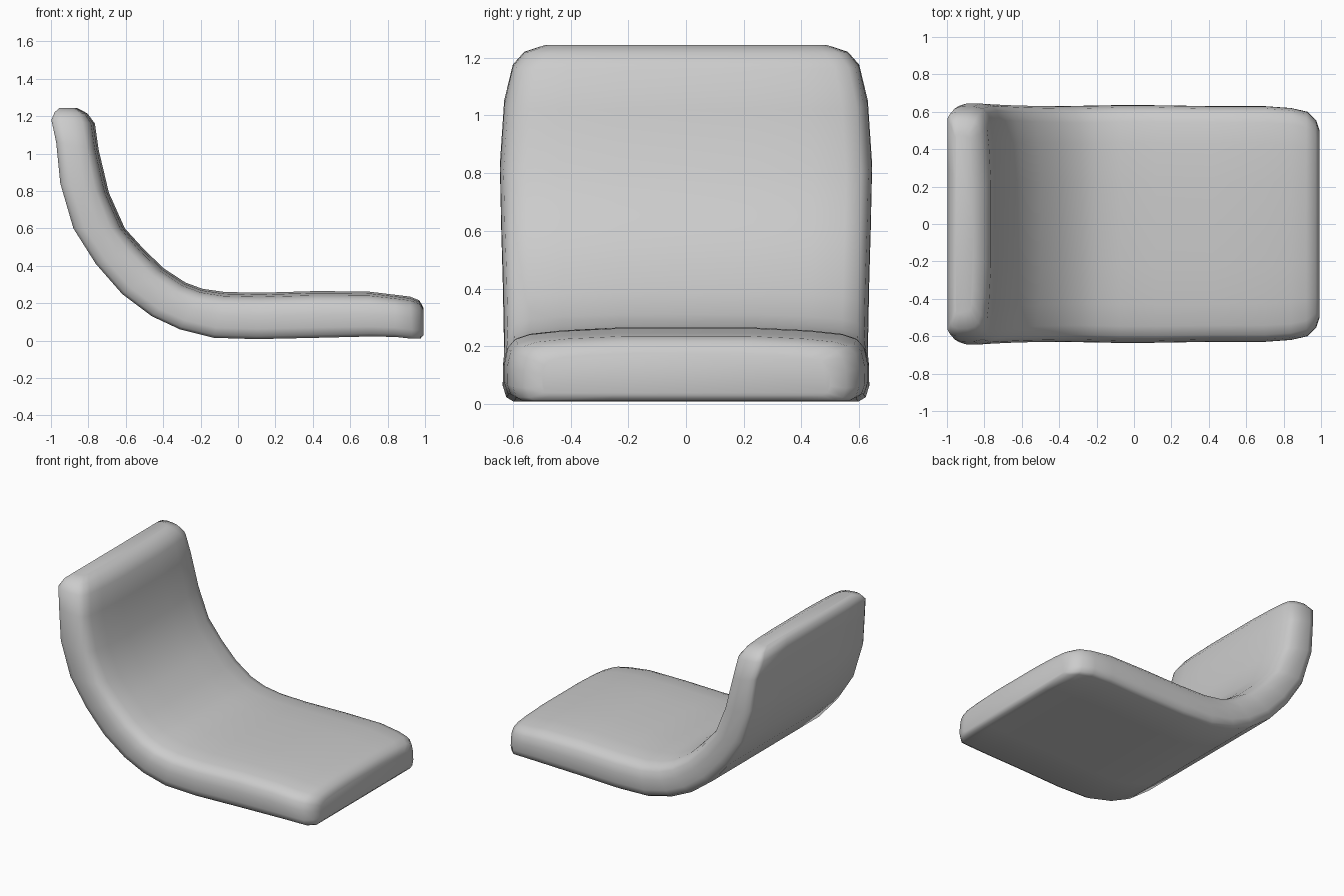
import bpy, bmesh
from mathutils import Vector

# Stations along the curved shell: outer (x, z), inner (x, z), half width
STATIONS = [
    (-0.955, 1.243, -0.86, 1.243, 0.49),
    (-0.98, 1.222, -0.805, 1.215, 0.56),
    (-0.998, 1.18, -0.765, 1.16, 0.60),
    (-0.972, 1.06, -0.745, 1.02, 0.63),
    (-0.95, 0.84, -0.69, 0.79, 0.645),
    (-0.88, 0.60, -0.605, 0.60, 0.64),
    (-0.76, 0.41, -0.50, 0.485, 0.635),
    (-0.62, 0.25, -0.395, 0.385, 0.632),
    (-0.46, 0.13, -0.28, 0.31, 0.63),
    (-0.31, 0.06, -0.19, 0.277, 0.632),
    (-0.13, 0.015, -0.07, 0.26, 0.635),
    (0.10, 0.008, 0.12, 0.256, 0.635),
    (0.42, 0.015, 0.42, 0.265, 0.63),
    (0.70, 0.022, 0.70, 0.262, 0.63),
    (0.84, 0.02, 0.84, 0.245, 0.62),
    (0.93, 0.01, 0.92, 0.235, 0.60),
    (0.975, 0.01, 0.97, 0.215, 0.555),
    (0.992, 0.03, 0.992, 0.175, 0.50),
]

# Half cross-section: width fraction, thickness fraction (flat base, padded inner face)
HALF = [(0.5, 0.0), (0.94, 0.0), (0.98, 0.06), (1.0, 0.22), (0.998, 0.5),
        (0.98, 0.72), (0.94, 0.84), (0.86, 0.91), (0.68, 0.96), (0.36, 1.0)]
SECTION = ([(0, 0)] + HALF + [(0, 1)] +
           [(-a, t) for a, t in reversed(HALF)])


def loft(name):
    bm = bmesh.new()
    rings = []
    for ox, oz, ix, iz, w in STATIONS:
        outer, inner = Vector((ox, 0, oz)), Vector((ix, 0, iz))
        ring = []
        for a, t in SECTION:
            p = outer.lerp(inner, t)
            p.y = a * w
            ring.append(bm.verts.new(p))
        rings.append(ring)
    n = len(SECTION)
    for r, s in zip(rings, rings[1:]):
        for i in range(n):
            j = (i + 1) % n
            bm.faces.new((r[i], r[j], s[j], s[i]))
    bm.faces.new(rings[0])
    bm.faces.new(rings[-1])
    bmesh.ops.recalc_face_normals(bm, faces=bm.faces)
    for f in bm.faces:
        f.smooth = True
    mesh = bpy.data.meshes.new(name)
    bm.to_mesh(mesh)
    bm.free()
    obj = bpy.data.objects.new(name, mesh)
    bpy.context.collection.objects.link(obj)
    return obj


# Seat and backrest as one curved cushion
seat = loft("seat_cushion")
bpy.context.view_layer.objects.active = seat
seat.select_set(True)
bpy.ops.object.shade_smooth_by_angle(angle=1.0)
